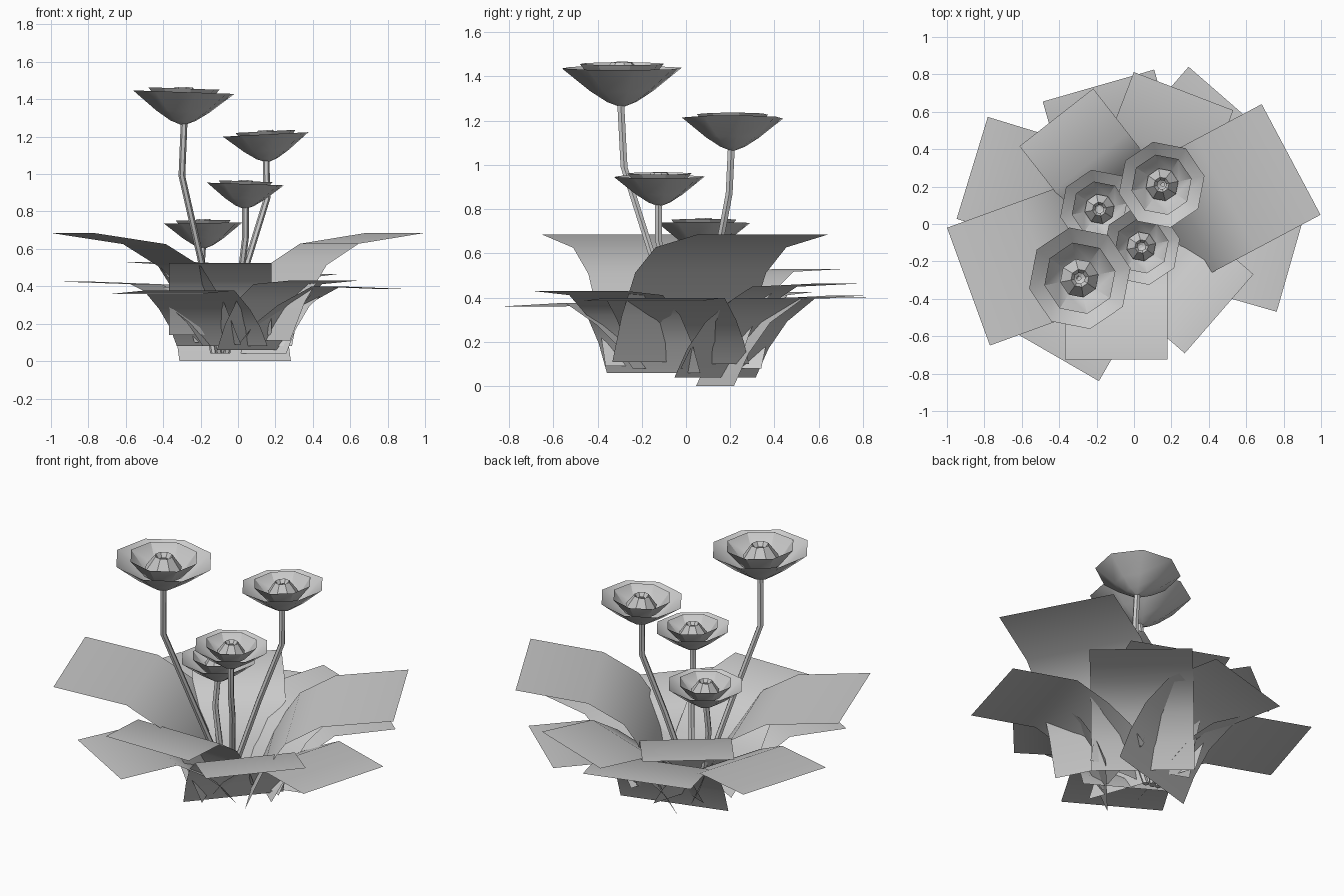
import bpy, bmesh, math
from mathutils import Vector, Matrix

if "Cube" in bpy.data.objects:
    bpy.data.objects.remove(bpy.data.objects["Cube"])

grey = bpy.data.materials.new("plain_grey")
grey.diffuse_color = (0.6, 0.6, 0.6, 1)
grey.use_nodes = True
grey.node_tree.nodes["Principled BSDF"].inputs["Base Color"].default_value = grey.diffuse_color


def finish(bm, name, angle):
    me = bpy.data.meshes.new(name)
    bm.to_mesh(me)
    bm.free()
    ob = bpy.data.objects.new(name, me)
    bpy.context.collection.objects.link(ob)
    me.materials.append(grey)
    bpy.ops.object.select_all(action='DESELECT')
    ob.select_set(True)
    bpy.context.view_layer.objects.active = ob
    bpy.ops.object.shade_smooth_by_angle(angle=math.radians(angle))
    return ob


def leaf(name, tip, angle, width, tip_z, base_z, start, knee):
    """Constant-width ribbon: rises from the base, then flattens out."""
    a = math.radians(angle)
    out, side = Vector((math.cos(a), math.sin(a), 0)), Vector((-math.sin(a), math.cos(a), 0))
    tip = Vector((tip[0], tip[1], 0))
    reach = tip.dot(out) - start
    base = tip - out * reach
    bm = bmesh.new()
    rows = []
    for u, h in ((0, 0), (0.11, 0.36), (0.27, 0.70), (0.51, knee), (1, 1)):
        c = base + out * (reach * u) + Vector((0, 0, base_z + (tip_z - base_z) * h))
        rows.append([bm.verts.new(c + side * (width * s)) for s in (-0.5, 0.5)])
    for r, q in zip(rows, rows[1:]):
        bm.faces.new((r[0], q[0], q[1], r[1]))
    finish(bm, name, 50)


def rings(bm, profile, sides=8, turn=0.2):
    """Open revolved shell from (radius, height) points."""
    loops = []
    for r, z in profile:
        loops.append([bm.verts.new((r * math.cos(math.tau * i / sides + turn),
                                    r * math.sin(math.tau * i / sides + turn), z))
                      for i in range(sides)])
    for lo, hi in zip(loops, loops[1:]):
        for i in range(sides):
            j = (i + 1) % sides
            bm.faces.new((lo[i], lo[j], hi[j], hi[i]))


def flower(name, centre, scale, tilt):
    """Two nested petal cups with a tapered bud in the middle."""
    bm = bmesh.new()
    rings(bm, ((0.012, -0.18), (0.07, -0.158), (0.15, -0.107), (0.285, 0)))
    rings(bm, ((0.012, -0.15), (0.11, -0.09), (0.20, 0.02)))
    rings(bm, ((0.07, -0.115), (0.108, -0.055), (0.05, 0.028), (0.03, 0.0)))
    bm.transform(Matrix.Translation(centre) @ Matrix.Rotation(math.radians(tilt), 4, 'Y')
                 @ Matrix.Scale(scale, 4))
    finish(bm, name, 35)


def stem(name, points, radius=0.018, sides=6):
    """Bent tube through a few points."""
    bm = bmesh.new()
    loops = []
    for p in points:
        loops.append([bm.verts.new(Vector(p) + Vector((radius * math.cos(math.tau * i / sides),
                                                       radius * math.sin(math.tau * i / sides), 0)))
                      for i in range(sides)])
    for lo, hi in zip(loops, loops[1:]):
        for i in range(sides):
            j = (i + 1) % sides
            bm.faces.new((lo[i], lo[j], hi[j], hi[i]))
    bm.faces.new(loops[0][::-1])
    bm.faces.new(loops[-1])
    finish(bm, name, 40)


# leaves: tip middle, direction, width, tip height, base height, base distance, knee height
leaves = [
    ((0.84, 0.345), 28, 0.67, 0.685, 0.11, 0.09, 0.90),
    ((0.503, 0.657), 49, 0.56, 0.40, 0.04, 0.13, 0.99),
    ((0.265, 0.71), 69, 0.57, 0.465, 0.08, 0.08, 0.96),
    ((-0.19, 0.74), 106, 0.62, 0.41, 0.0, 0.13, 0.96),
    ((-0.415, 0.57), 128, 0.50, 0.53, 0.10, 0.09, 0.97),
    ((-0.865, 0.30), 163, 0.57, 0.425, 0.08, 0.12, 0.96),
    ((-0.885, -0.335), 200, 0.67, 0.685, 0.09, 0.11, 0.90),
    ((-0.43, -0.70), 240, 0.56, 0.36, 0.08, 0.13, 1.06),
    ((-0.095, -0.725), 270, 0.55, 0.525, 0.14, 0.10, 0.96),
    ((0.455, -0.48), -41, 0.56, 0.43, 0.06, 0.15, 0.95),
    ((0.84, -0.20), -16, 0.56, 0.385, 0.10, 0.08, 1.05),
]
for i, args in enumerate(leaves):
    leaf(f"leaf_{i + 1}", *args)

# flowers: centre of rim, scale, tilt
flowers = [
    ((-0.29, -0.29, 1.438), 0.97, 2),
    ((0.148, 0.21, 1.212), 0.82, -3),
    ((0.04, -0.12, 0.947), 0.735, 2),
    ((-0.185, 0.08, 0.738), 0.75, -1),
]
for i, args in enumerate(flowers):
    flower(f"flower_{i + 1}", *args)

# stems, from the shared root up to each flower
stem("stem_1", ((-0.10, 0.04, 0.04), (-0.20, -0.14, 0.55), (-0.30, -0.28, 0.99), (-0.288, -0.295, 1.28)))
stem("stem_2", ((-0.09, 0.05, 0.04), (0.05, 0.13, 0.53), (0.155, 0.195, 0.87), (0.15, 0.205, 1.08)))
stem("stem_3", ((-0.06, 0.03, 0.04), (0.02, -0.08, 0.50), (0.04, -0.125, 0.66), (0.04, -0.125, 0.83)))
stem("stem_4", ((-0.13, 0.05, 0.04), (-0.20, 0.07, 0.45), (-0.188, 0.08, 0.63)))
